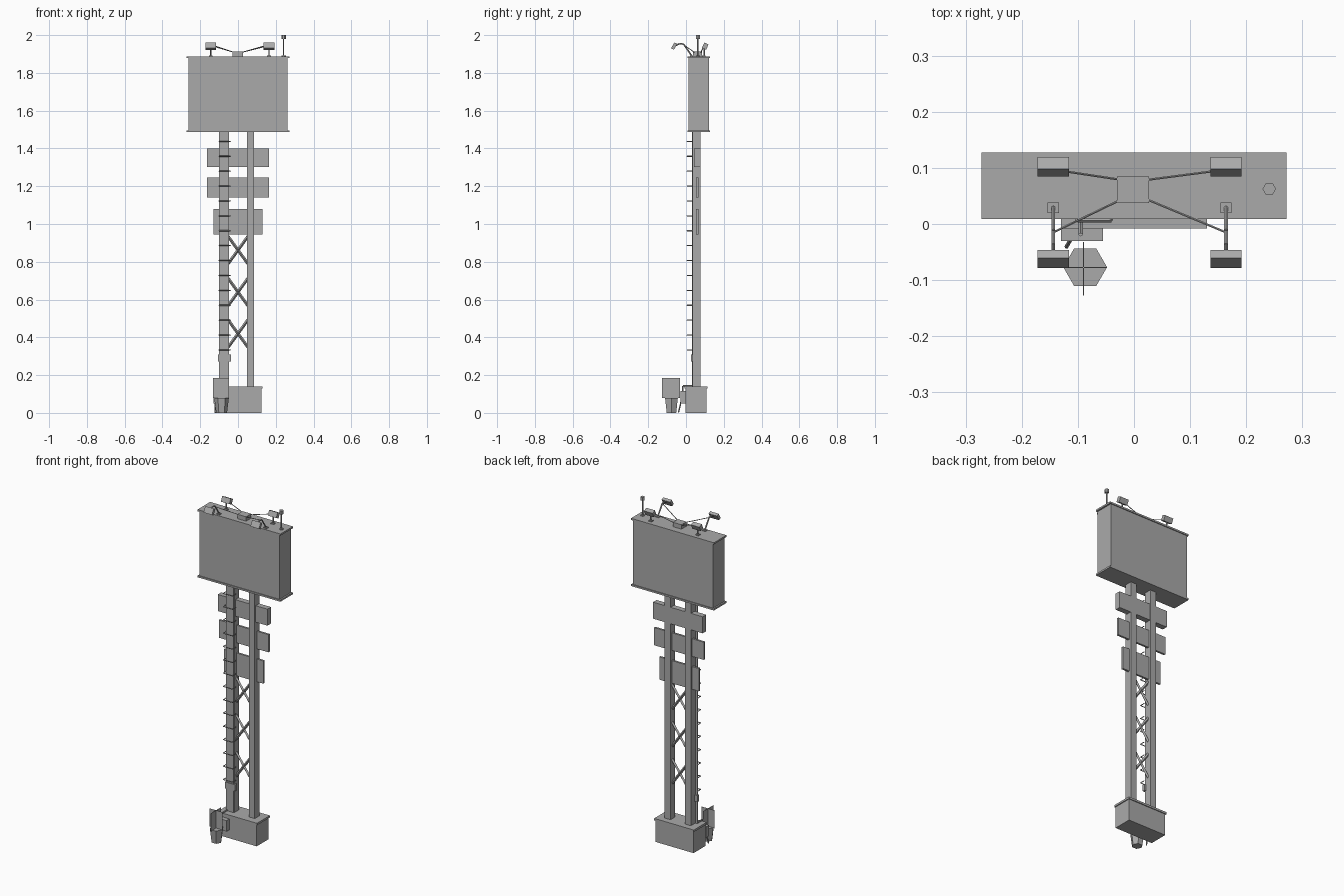
import bpy, bmesh, math
from mathutils import Vector, Euler

grey = bpy.data.materials.new("plain grey")
grey.diffuse_color = (0.4, 0.4, 0.4, 1)


def finish(name, bm):
    bmesh.ops.recalc_face_normals(bm, faces=bm.faces[:])
    me = bpy.data.meshes.new(name)
    bm.to_mesh(me)
    bm.free()
    me.materials.append(grey)
    ob = bpy.data.objects.new(name, me)
    bpy.context.collection.objects.link(ob)
    return ob


def box(name, x0, x1, y0, y1, z0, z1, rx=0):
    bm = bmesh.new()
    bmesh.ops.create_cube(bm, size=1)
    for v in bm.verts:
        v.co = Vector((v.co.x * (x1 - x0), v.co.y * (y1 - y0), v.co.z * (z1 - z0)))
        v.co.rotate(Euler((math.radians(rx), 0, 0)))
        v.co += Vector(((x0 + x1) / 2, (y0 + y1) / 2, (z0 + z1) / 2))
    return finish(name, bm)


def frustum(name, x, y, z0, z1, r0, r1, sides=6):
    bm = bmesh.new()
    bmesh.ops.create_cone(bm, cap_ends=True, segments=sides, radius1=r0, radius2=r1, depth=z1 - z0)
    for v in bm.verts:
        v.co.rotate(Euler((0, 0, math.pi / 2)))
        v.co += Vector((x, y, (z0 + z1) / 2))
    return finish(name, bm)


def rod(name, points, r, sides=6):
    # one straight prism per segment of the path
    bm = bmesh.new()
    for a, b in zip(points, points[1:]):
        a, b = Vector(a), Vector(b)
        m = (b - a).to_track_quat('Z', 'Y').to_matrix().to_4x4()
        m.translation = (a + b) / 2
        bmesh.ops.create_cone(bm, cap_ends=True, segments=sides, radius1=r, radius2=r,
                              depth=(b - a).length, matrix=m)
    return finish(name, bm)


# concrete base and cap
box("base", -0.125, 0.125, -0.003, 0.108, 0, 0.13)
box("base_cap", -0.13, 0.13, -0.008, 0.113, 0.128, 0.14)

# twin poles
for s in (-1, 1):
    box("pole", s * 0.067 - 0.019, s * 0.067 + 0.019, 0.034, 0.077, 0.13, 1.5)

# cross bracing between the poles
for z in (0.42, 0.64, 0.862):
    for s in (-1, 1):
        rod("cross_brace", [(-0.052, 0.056, z - s * 0.072), (0.052, 0.056, z + s * 0.072)], 0.008, 4)

# small sign panels running through the poles
box("panel_upper", -0.163, 0.163, 0.043, 0.076, 1.302, 1.4)
box("panel_middle", -0.163, 0.163, 0.053, 0.065, 1.14, 1.245)
box("panel_lower", -0.13, 0.13, 0.053, 0.065, 0.945, 1.08)

# step irons and their rails on the left pole
for i in range(15):
    z = 0.333 + i * 0.0789
    rod("step_iron", [(-0.101, 0.036, z), (-0.101, 0.006, z), (-0.04, 0.006, z), (-0.04, 0.036, z)], 0.003, 4)
box("ladder_rail", -0.1, -0.05, 0.031, 0.036, 0.14, 1.5)
box("pole_junction_box", -0.105, -0.037, 0.027, 0.042, 0.272, 0.31)

# main sign cabinet with trims
box("sign_cabinet", -0.263, 0.263, 0.014, 0.122, 1.492, 1.882)
box("sign_trim_bottom", -0.272, 0.272, 0.009, 0.127, 1.486, 1.496)
box("sign_trim_top", -0.272, 0.272, 0.009, 0.127, 1.878, 1.888)

# floodlights: front pair on arms, rear pair on short posts
for x in (-0.144, 0.164):
    box("front_lamp", x - 0.028, x + 0.028, -0.071, -0.054, 1.924, 1.96, -30)
    box("front_lamp_foot", x - 0.01, x + 0.01, 0.02, 0.038, 1.886, 1.893)
    rod("front_lamp_arm", [(x, 0.03, 1.89), (x, -0.012, 1.952), (x, -0.035, 1.955), (x, -0.058, 1.943)], 0.004)
    box("rear_lamp", x - 0.028, x + 0.028, 0.09, 0.114, 1.926, 1.957, -25)
    box("rear_lamp_foot", x - 0.01, x + 0.01, 0.086, 0.104, 1.886, 1.893)
    rod("rear_lamp_post", [(x, 0.095, 1.888), (x, 0.098, 1.935)], 0.004)
    c = math.copysign(0.018, x)
    rod("front_cable", [(c, 0.046, 1.908), (x, -0.015, 1.95)], 0.0022)
    rod("rear_cable", [(c, 0.078, 1.908), (x, 0.097, 1.945)], 0.0022)
box("cable_box", -0.03, 0.027, 0.037, 0.085, 1.886, 1.914)

# antenna
rod("antenna_mast", [(0.241, 0.0625, 1.885), (0.241, 0.0625, 1.985)], 0.004)
frustum("antenna_head", 0.241, 0.0625, 1.98, 2.0, 0.012, 0.012)
frustum("antenna_foot", 0.241, 0.0625, 1.886, 1.893, 0.012, 0.012)

# meter box on the base, with conduits
box("meter_box", -0.13, -0.055, -0.03, -0.003, 0.05, 0.115)
rod("upper_conduit", [(-0.095, -0.017, 0.11), (-0.095, -0.017, 0.143), (-0.095, 0.034, 0.143)], 0.005)
rod("lower_conduit", [(-0.112, -0.026, 0.06), (-0.12, -0.04, 0.002)], 0.004)

# hexagonal planter with two crossed leaf cards
bm = bmesh.new()
bmesh.ops.create_cone(bm, cap_ends=True, segments=6, radius1=0.029, radius2=0.039, depth=0.08)
for v in bm.verts:
    v.co = Vector((v.co.y - 0.087, v.co.x - 0.077, v.co.z + 0.04))
finish("planter", bm)
box("leaf_card_wide", -0.132, -0.048, -0.078, -0.077, 0.078, 0.185)
box("leaf_card_deep", -0.0905, -0.0895, -0.127, -0.032, 0.078, 0.185)
